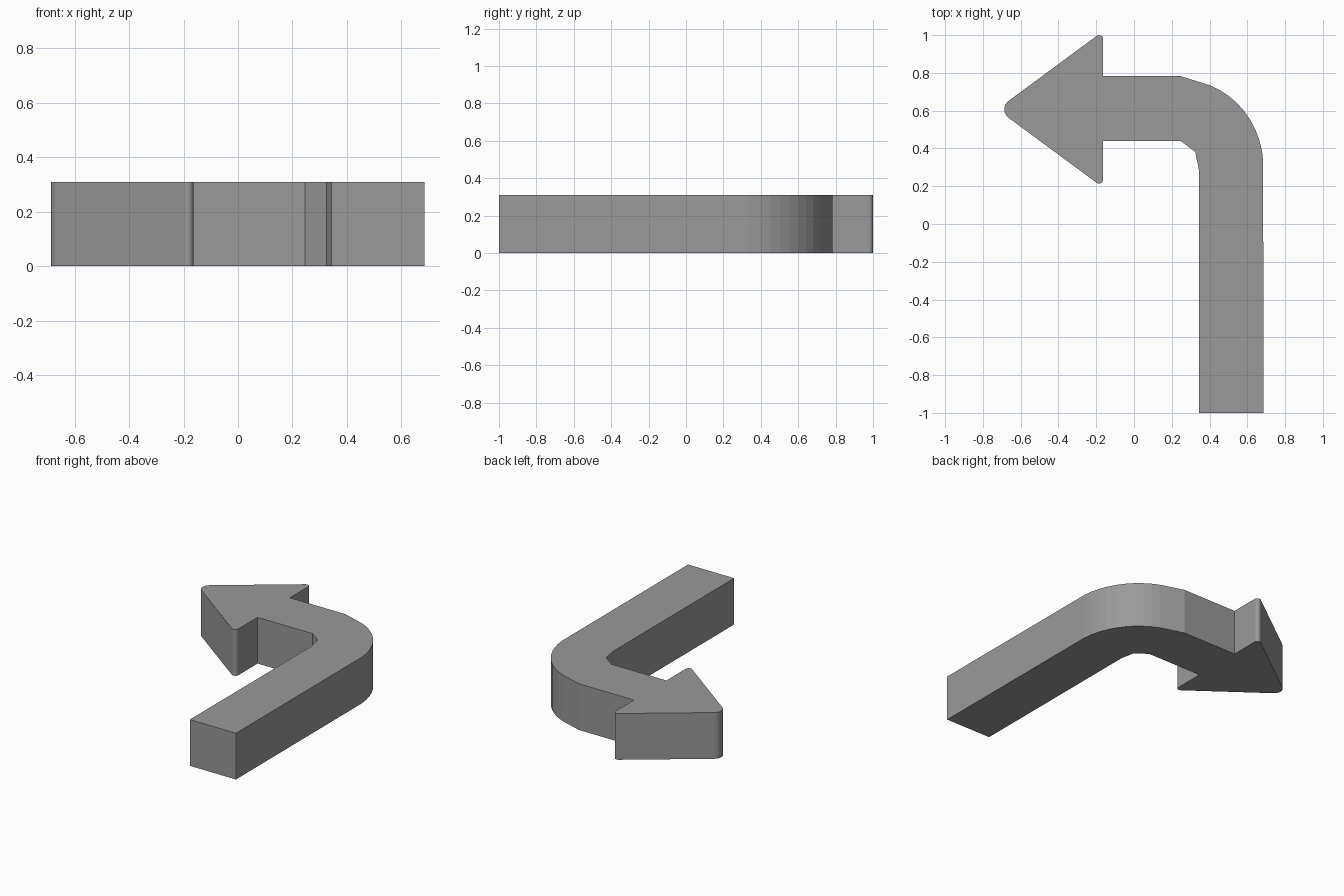
import bpy, bmesh
from math import cos, sin, radians

if "Cube" in bpy.data.objects:
    bpy.data.objects.remove(bpy.data.objects["Cube"])

HEIGHT = 0.31
HEAD_Y = 0.607


def arc(cx, cy, rx, ry, start, end, steps):
    """Points along an elliptical arc, angles in degrees."""
    angles = [radians(start + (end - start) * i / steps) for i in range(steps + 1)]
    return [(cx + rx * cos(a), cy + ry * sin(a)) for a in angles]


def extrude_outline(name, points, height):
    """Raise a counter-clockwise outline into a solid prism."""
    bm = bmesh.new()
    base = bm.faces.new([bm.verts.new((x, y, 0)) for x, y in points])
    top = bmesh.ops.extrude_face_region(bm, geom=[base], use_keep_orig=True)
    verts = [v for v in top["geom"] if isinstance(v, bmesh.types.BMVert)]
    bmesh.ops.translate(bm, verts=verts, vec=(0, 0, height))
    bmesh.ops.recalc_face_normals(bm, faces=bm.faces)
    mesh = bpy.data.meshes.new(name)
    bm.to_mesh(mesh)
    bm.free()
    obj = bpy.data.objects.new(name, mesh)
    bpy.context.collection.objects.link(obj)
    return obj


# Shaft outer side with the wide bend
outline = [(0.343, -1.0), (0.685, -1.0)]
outline += arc(0.241, 0.302, 0.444, 0.464, 4, 69, 9)
outline += [(0.246, 0.783), (-0.163, 0.783)]

# Arrow head with three rounded corners
outline += arc(-0.185, 0.978, 0.022, 0.022, 0, 126, 8)
outline += arc(-0.632, HEAD_Y, 0.055, 0.055, 126, 234, 10)
outline += arc(-0.185, 2 * HEAD_Y - 0.978, 0.022, 0.022, 234, 360, 8)

# Shaft inner side with the tight bend
outline += [(-0.163, 0.44), (0.246, 0.44), (0.324, 0.382), (0.343, 0.29)]

arrow = extrude_outline("turn_arrow", outline, HEIGHT)

# Dark grey finish
dark_grey = bpy.data.materials.new("dark_grey")
dark_grey.diffuse_color = (0.32, 0.32, 0.32, 1)
dark_grey.use_nodes = True
dark_grey.node_tree.nodes["Principled BSDF"].inputs["Base Color"].default_value = dark_grey.diffuse_color
arrow.data.materials.append(dark_grey)
